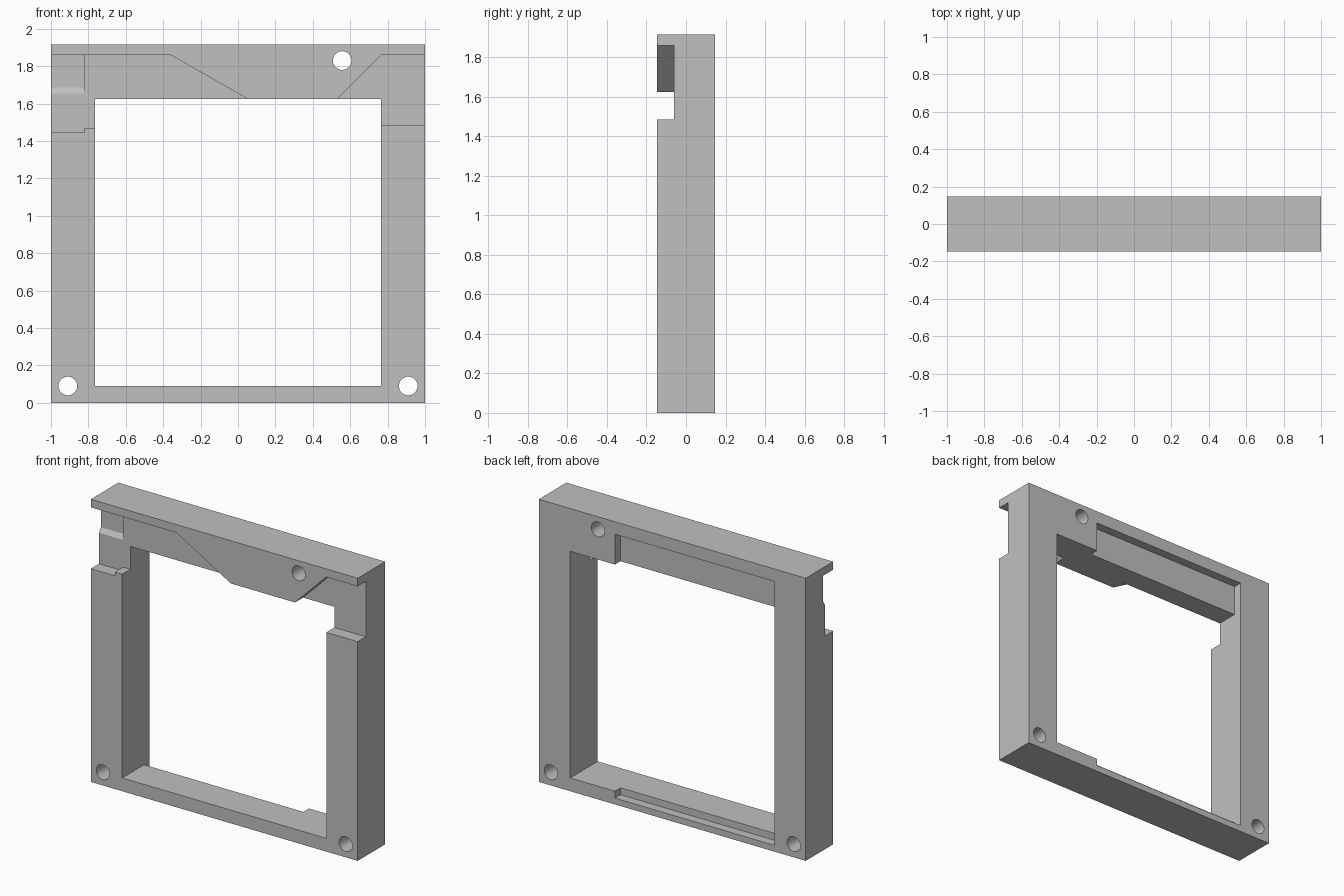
import bpy
import bmesh
from mathutils import Vector

if "Cube" in bpy.data.objects:
    bpy.data.objects.remove(bpy.data.objects["Cube"], do_unlink=True)

HALF_DEPTH = 0.147
HEIGHT = 1.915
FRONT_CUT = -0.06    # floor of the front recesses
BACK_CUT = 0.087     # floor of the back recess


def prism(name, profile, start, end, axis="y"):
    """Extrude an (x, z) profile along y, or a (y, z) profile along x."""
    def place(a, b, t):
        return (a, t, b) if axis == "y" else (t, a, b)

    bm = bmesh.new()
    face = bm.faces.new([bm.verts.new(place(a, b, start)) for a, b in profile])
    grown = bmesh.ops.extrude_face_region(bm, geom=[face])
    moved = [v for v in grown["geom"] if isinstance(v, bmesh.types.BMVert)]
    step = end - start
    offset = Vector((0, step, 0)) if axis == "y" else Vector((step, 0, 0))
    bmesh.ops.translate(bm, verts=moved, vec=offset)
    bmesh.ops.recalc_face_normals(bm, faces=bm.faces)
    mesh = bpy.data.meshes.new(name)
    bm.to_mesh(mesh)
    bm.free()
    obj = bpy.data.objects.new(name, mesh)
    bpy.context.collection.objects.link(obj)
    return obj


def rect(left, right, low, high):
    return [(left, low), (right, low), (right, high), (left, high)]


def drill(name, x, z, radius=0.05):
    bpy.ops.mesh.primitive_cylinder_add(
        vertices=40, radius=radius, depth=1,
        location=(x, 0, z), rotation=(1.5707963, 0, 0))
    bpy.context.object.name = name
    return bpy.context.object


# Solid block that becomes the frame
frame = prism("frame", rect(-1, 1, 0, HEIGHT), -HALF_DEPTH, HALF_DEPTH)

# Recesses under the top lip, with slanted inner ends
left_profile = [(-1.1, 1.86), (-0.36, 1.86), (0.05, 1.625), (0.137, 1.575),
                (-0.7, 1.575), (-0.7, 1.47), (-0.82, 1.47), (-0.82, 1.445),
                (-1.1, 1.445)]
right_profile = [(1.1, 1.86), (0.765, 1.86), (0.53, 1.625), (0.48, 1.575),
                 (0.48, 1.485), (1.1, 1.485)]
# Deeper pocket with a sloped floor in the left corner
pocket_profile = [(-0.1, 1.86), (-0.04, 1.86), (-0.04, 1.685),
                  (FRONT_CUT, 1.655), (-0.1, 1.595)]

cutters = [
    prism("opening_cutter", rect(-0.765, 0.765, 0.09, 1.625), -0.5, 0.5),
    prism("left_recess_cutter", left_profile, -0.5, FRONT_CUT),
    prism("right_recess_cutter", right_profile, -0.5, FRONT_CUT),
    prism("pocket_cutter", pocket_profile, -1.1, -0.82, axis="x"),
    prism("back_recess_cutter", rect(-0.765, 0.43, 0.043, 1.83), BACK_CUT, 0.5),
    drill("left_hole_cutter", -0.91, 0.09),
    drill("right_hole_cutter", 0.91, 0.09),
    drill("top_hole_cutter", 0.557, 1.83),
]

# Carve the frame, then discard the cutters
bpy.ops.object.select_all(action="DESELECT")
frame.select_set(True)
bpy.context.view_layer.objects.active = frame
for cutter in cutters:
    cutter.hide_render = True
    mod = frame.modifiers.new(cutter.name, "BOOLEAN")
    mod.operation = "DIFFERENCE"
    mod.solver = "EXACT"
    mod.object = cutter
    bpy.ops.object.modifier_apply(modifier=mod.name)
for cutter in cutters:
    bpy.data.objects.remove(cutter, do_unlink=True)

# Single grey finish
grey = bpy.data.materials.new("grey")
grey.use_nodes = True
colour = (0.53, 0.53, 0.53, 1)
grey.diffuse_color = colour
grey.node_tree.nodes["Principled BSDF"].inputs["Base Color"].default_value = colour
frame.data.materials.clear()
frame.data.materials.append(grey)

# Round hole walls, crisp edges elsewhere
bpy.ops.object.shade_smooth_by_angle(angle=0.5)
